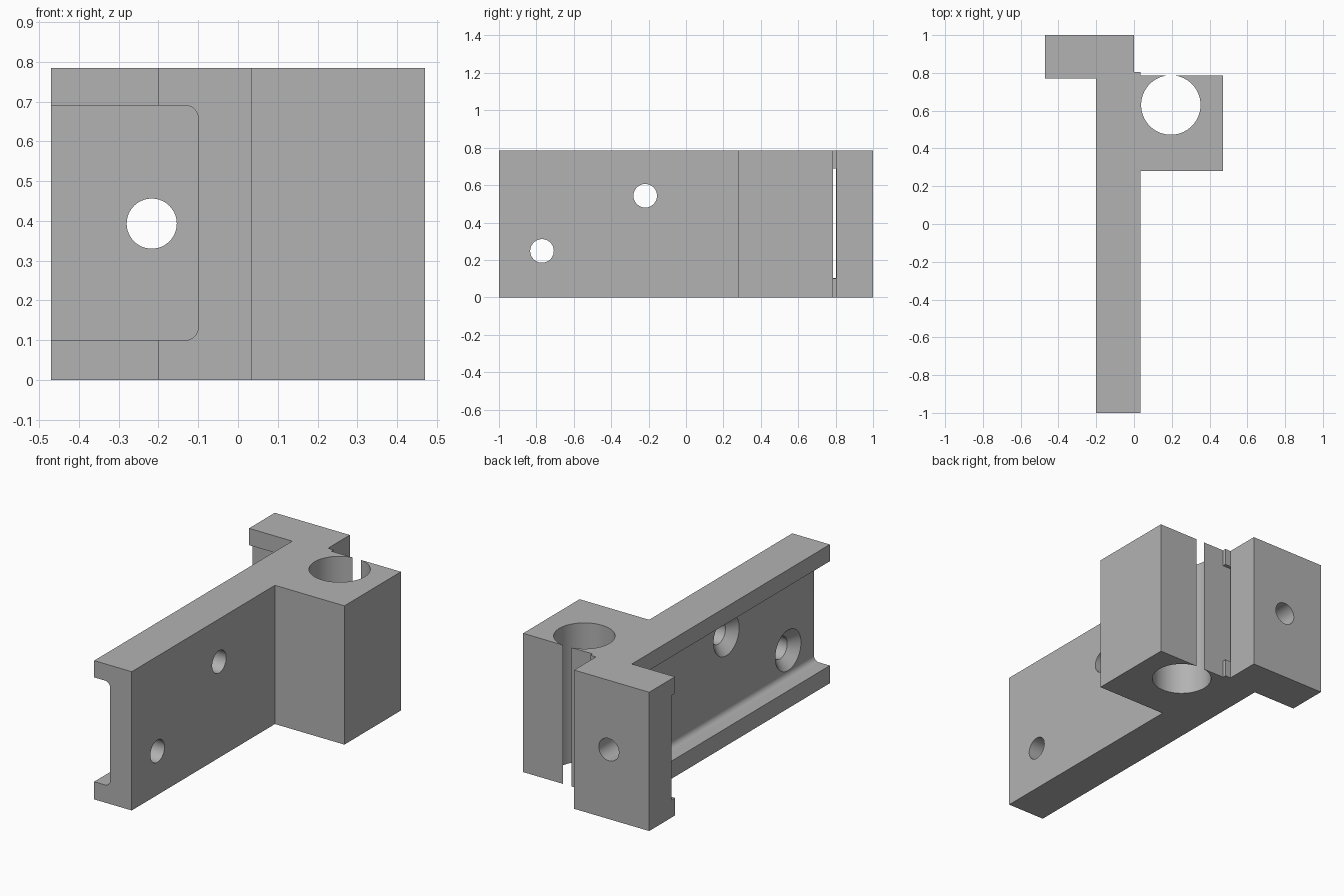
import bpy, bmesh, math
from mathutils import Matrix, Vector

if "Cube" in bpy.data.objects:
    bpy.data.objects.remove(bpy.data.objects["Cube"], do_unlink=True)

HEIGHT = 0.785

grey = bpy.data.materials.new("plain grey")
grey.use_nodes = True
colour = (0.448, 0.448, 0.448, 1)
grey.diffuse_color = colour
grey.node_tree.nodes["Principled BSDF"].inputs["Base Color"].default_value = colour


def add_object(name, bm):
    bmesh.ops.recalc_face_normals(bm, faces=bm.faces)
    mesh = bpy.data.meshes.new(name)
    bm.to_mesh(mesh)
    bm.free()
    mesh.materials.append(grey)
    obj = bpy.data.objects.new(name, mesh)
    bpy.context.collection.objects.link(obj)
    return obj


def prism(name, points, offset):
    """Extrude a closed outline of 3D points along an offset."""
    bm = bmesh.new()
    face = bm.faces.new([bm.verts.new(p) for p in points])
    grown = bmesh.ops.extrude_face_region(bm, geom=[face])["geom"]
    verts = [v for v in grown if isinstance(v, bmesh.types.BMVert)]
    bmesh.ops.translate(bm, vec=Vector(offset), verts=verts)
    return add_object(name, bm)


def cone(name, centre, axis, r1, r2, depth, sides=64):
    """Round cutter centred on a point; r2 is the end along the axis."""
    bm = bmesh.new()
    turn = Vector((0, 0, 1)).rotation_difference(Vector(axis)).to_matrix().to_4x4()
    bmesh.ops.create_cone(bm, cap_ends=True, segments=sides, radius1=r1, radius2=r2,
                          depth=depth, matrix=Matrix.Translation(centre) @ turn)
    return add_object(name, bm)


def cut(body, cutter):
    mod = body.modifiers.new("cut", 'BOOLEAN')
    mod.operation = 'DIFFERENCE'
    mod.solver = 'EXACT'
    mod.object = cutter
    bpy.context.view_layer.objects.active = body
    bpy.ops.object.modifier_apply(modifier=mod.name)
    bpy.data.objects.remove(cutter, do_unlink=True)


# Bracket body: long plate, clamp block and end stop in one outline
outline = [(-0.2, -1), (0.035, -1), (0.035, 0.28), (0.47, 0.28), (0.47, 0.785),
           (0.035, 0.785), (0.035, 0.805), (0, 0.805), (0, 1), (-0.47, 1),
           (-0.47, 0.77), (-0.2, 0.77)]
body = prism("bracket_body", [(x, y, 0) for x, y in outline], (0, 0, HEIGHT))

# Channel with rounded inner corners, running into the end stop
low, high, floor, r = 0.1, 0.69, -0.1, 0.032
steps = [i * math.pi / 2 / 8 for i in range(9)]
profile = [(-0.6, low)]
profile += [(floor - r + r * math.sin(a), low + r - r * math.cos(a)) for a in steps]
profile += [(floor - r + r * math.cos(a), high - r + r * math.sin(a)) for a in steps]
profile += [(-0.6, high)]
cut(body, prism("channel_cutter", [(x, -1.1, z) for x, z in profile], (0, 1.902, 0)))

# Narrow slot through the plate beside the end stop
slot = [(-0.12, 0.785), (0.1, 0.785), (0.1, 0.805), (-0.12, 0.805)]
cut(body, prism("slot_cutter", [(x, y, low) for x, y in slot], (0, 0, high - low)))

# Clamp bore, which just breaks through the back of its block
cut(body, cone("bore_cutter", (0.195, 0.63, 0.4), (0, 0, 1), 0.1573, 0.1573, 2, 128))

# Hole through the end stop
cut(body, cone("stop_hole_cutter", (-0.217, 0.9, 0.393), (0, 1, 0), 0.063, 0.063, 0.5))

# Screw holes, countersunk from the channel
for y, z in [(-0.77, 0.248), (-0.218, 0.543)]:
    cut(body, cone("screw_hole_cutter", (0, y, z), (1, 0, 0), 0.063, 0.063, 0.5))
    cut(body, cone("countersink_cutter", (floor + 0.02, y, z), (1, 0, 0), 0.125, 0.063, 0.06))

# Smooth the round walls, keep the edges sharp
bpy.ops.object.select_all(action='DESELECT')
body.select_set(True)
bpy.context.view_layer.objects.active = body
bpy.ops.object.shade_smooth_by_angle(angle=math.radians(30))
